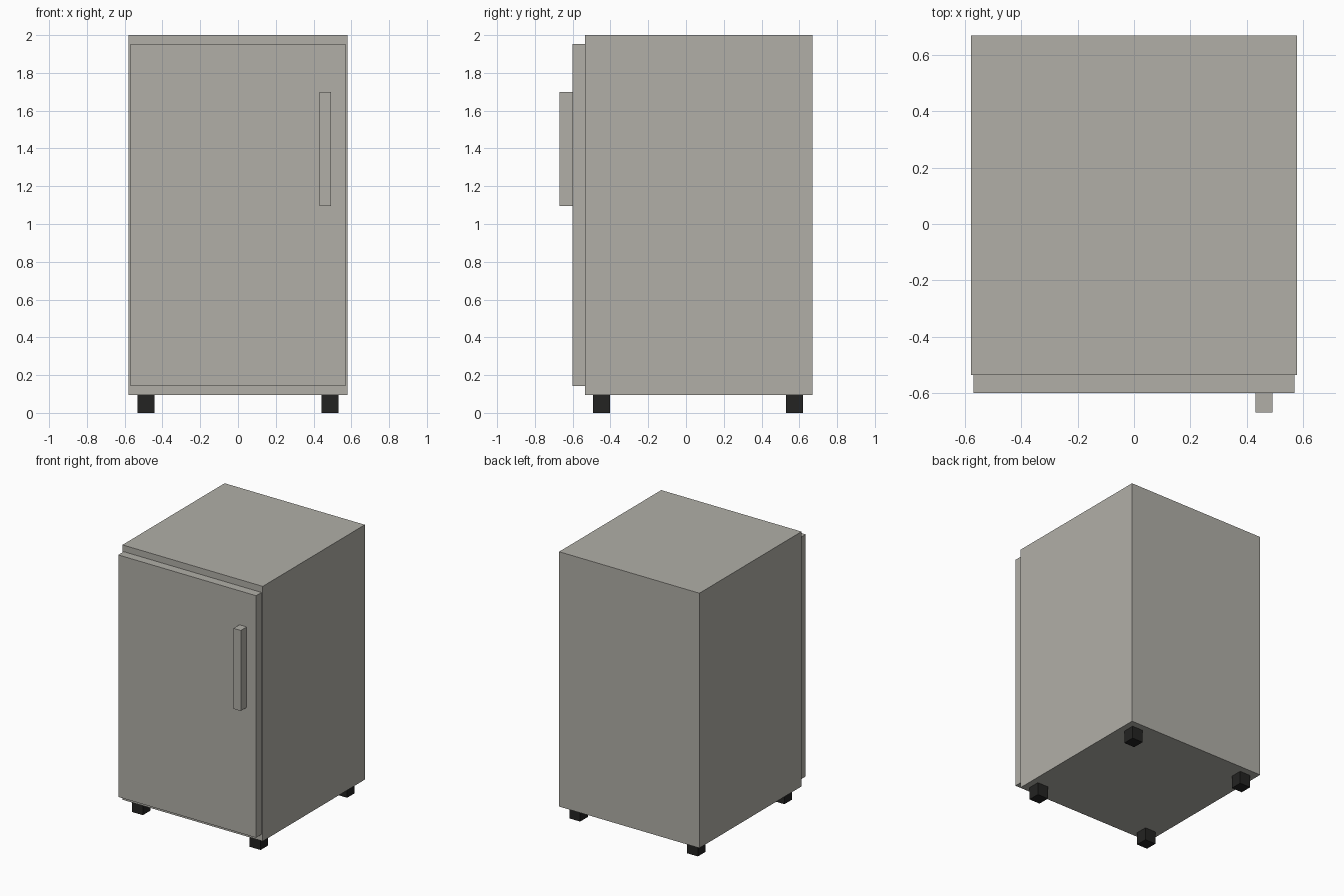
import bpy

if "Cube" in bpy.data.objects:
    bpy.data.objects.remove(bpy.data.objects["Cube"])


def material(name, rgb):
    m = bpy.data.materials.new(name)
    m.diffuse_color = (*rgb, 1.0)
    m.use_nodes = True
    m.node_tree.nodes["Principled BSDF"].inputs["Base Color"].default_value = m.diffuse_color
    return m


grey = material("warm grey", (0.44, 0.43, 0.39))
black = material("black", (0.017, 0.017, 0.016))


def box(name, x, y, z, mat):
    """Box spanning the given (min, max) ranges."""
    bpy.ops.mesh.primitive_cube_add(size=1)
    ob = bpy.context.object
    ob.name = name
    for v in ob.data.vertices:
        v.co = [r[0] if c < 0 else r[1] for c, r in zip(v.co, (x, y, z))]
    ob.data.materials.append(mat)
    return ob


# Cabinet, door and handle
box("cabinet", (-0.58, 0.58), (-0.536, 0.67), (0.095, 2.0), grey)
box("door", (-0.57, 0.57), (-0.60, -0.536), (0.143, 1.952), grey)
box("handle", (0.432, 0.492), (-0.67, -0.60), (1.096, 1.698), grey)

# Four feet
for side, fx in (("left", -0.487), ("right", 0.487)):
    for end, fy in (("front", -0.448), ("back", 0.574)):
        box(f"{end}_{side}_foot", (fx - 0.045, fx + 0.045),
            (fy - 0.045, fy + 0.045), (0.0, 0.095), black)
